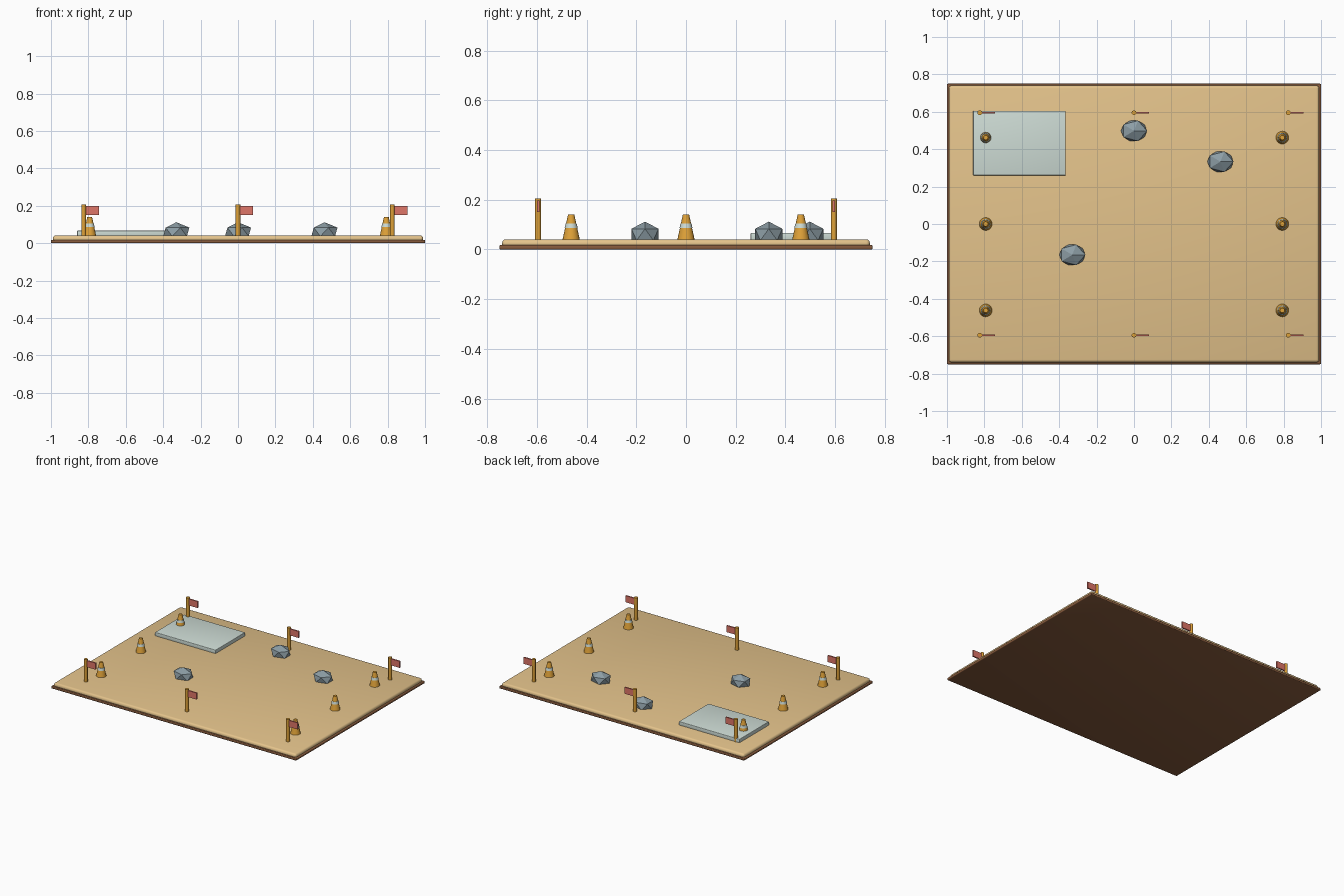
import bpy, bmesh, math
from mathutils import Matrix

if "Cube" in bpy.data.objects:
    bpy.data.objects.remove(bpy.data.objects["Cube"])


def material(name, rgb):
    m = bpy.data.materials.new(name)
    m.diffuse_color = (*rgb, 1)
    m.use_nodes = True
    m.node_tree.nodes["Principled BSDF"].inputs["Base Color"].default_value = m.diffuse_color
    return m


SAND = material("sand", (0.775, 0.546, 0.258))
EARTH = material("dark earth", (0.25, 0.107, 0.047))
ORANGE = material("cone orange", (0.74, 0.36, 0.04))
RED = material("flag red", (0.74, 0.18, 0.14))
STONE = material("stone grey", (0.265, 0.34, 0.377))
PALE = material("pale slab", (0.62, 0.72, 0.67))


def finish(name, bm, mat, smooth=False):
    me = bpy.data.meshes.new(name)
    bm.to_mesh(me)
    bm.free()
    ob = bpy.data.objects.new(name, me)
    bpy.context.collection.objects.link(ob)
    me.materials.append(mat)
    if smooth:
        bpy.ops.object.select_all(action='DESELECT')
        ob.select_set(True)
        bpy.context.view_layer.objects.active = ob
        bpy.ops.object.shade_smooth_by_angle(angle=math.radians(35))
    return ob


def box(name, lo, hi, mat, bevel=0):
    size = [b - a for a, b in zip(lo, hi)]
    mid = [(a + b) / 2 for a, b in zip(lo, hi)]
    bm = bmesh.new()
    bmesh.ops.create_cube(bm, size=1, matrix=Matrix.Translation(mid) @ Matrix.Diagonal((*size, 1)))
    if bevel:
        bmesh.ops.bevel(bm, geom=bm.edges[:], offset=bevel, segments=3,
                        profile=0.5, affect='EDGES')
    return finish(name, bm, mat, smooth=bool(bevel))


def frustum(name, x, y, z0, z1, r0, r1, mat, sides=20):
    bm = bmesh.new()
    bmesh.ops.create_cone(bm, cap_ends=True, segments=sides, radius1=r0, radius2=r1,
                          depth=z1 - z0, matrix=Matrix.Translation((x, y, (z0 + z1) / 2)))
    return finish(name, bm, mat, smooth=True)


# Ground board: dark base with a rounded sand layer on top
box("base_board", (-1, -0.75, 0), (1, 0.75, 0.018), EARTH, 0.005)
box("sand_layer", (-0.99, -0.74, 0.006), (0.99, 0.74, 0.041), SAND, 0.015)

# Pale paved pad in the back left corner
box("paved_pad", (-0.86, 0.26, 0.036), (-0.365, 0.605, 0.067), PALE, 0.004)

# Flags along the front and back edges
for y in (-0.595, 0.595):
    for x in (-0.825, 0, 0.825):
        frustum("flag_pole", x, y, 0.036, 0.206, 0.0125, 0.0125, ORANGE)
        box("flag", (x + 0.004, y - 0.005, 0.150), (x + 0.081, y + 0.005, 0.198), RED)

# Traffic cones with a pale band, along both sides
for x in (-0.793, 0.793):
    for y in (-0.462, 0, 0.462):
        frustum("cone", x, y, 0.038, 0.141, 0.035, 0.0125, ORANGE)
        frustum("cone_band", x, y, 0.086, 0.104, 0.0262, 0.0222, PALE)

# Low-poly boulders, partly sunk into the sand
for x, y in ((0, 0.498), (0.462, 0.333), (-0.33, -0.165)):
    bm = bmesh.new()
    bmesh.ops.create_icosphere(bm, subdivisions=1, radius=1, matrix=
                               Matrix.Translation((x, y, 0.06)) @ Matrix.Diagonal((0.078, 0.064, 0.052, 1)))
    finish("boulder", bm, STONE)
